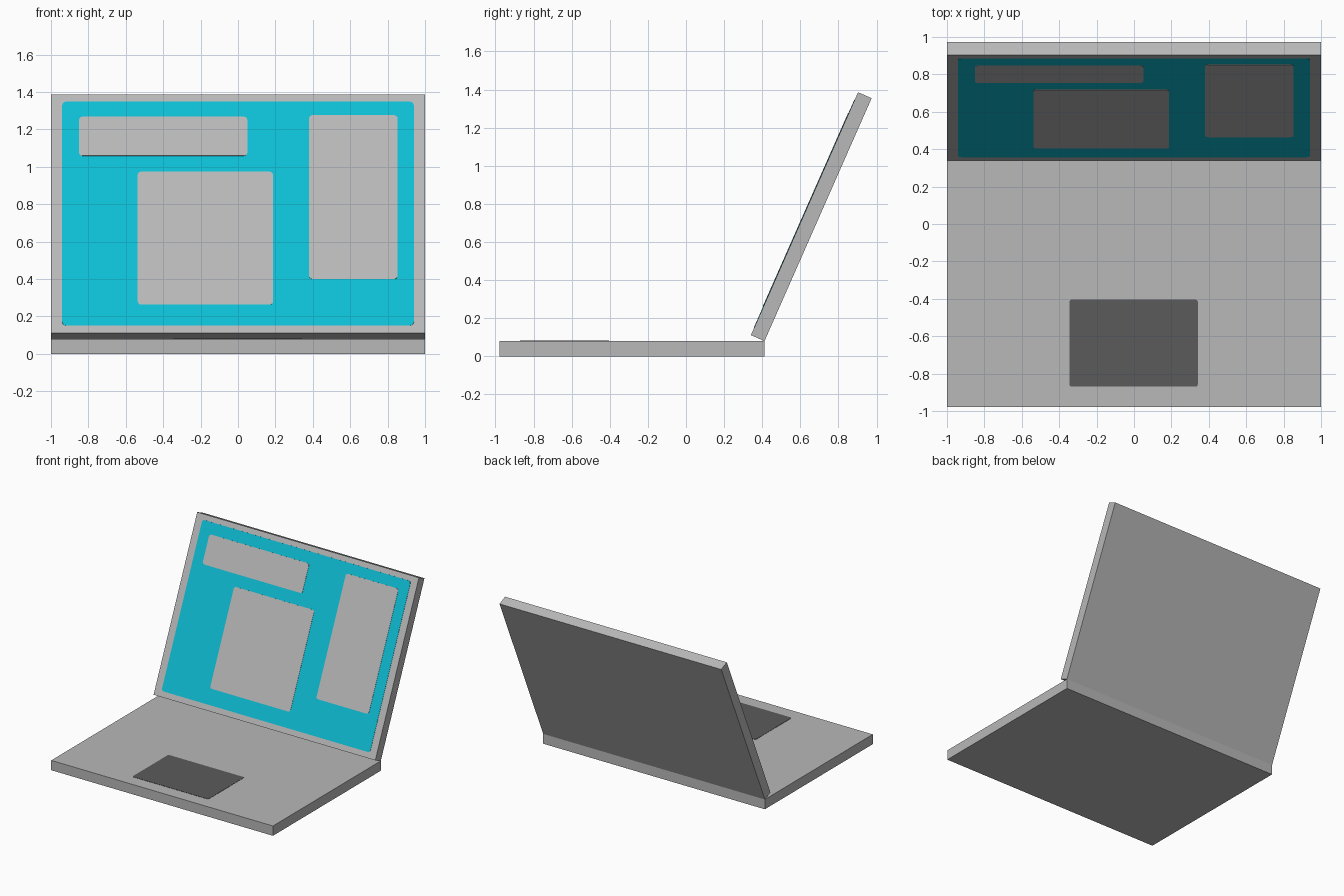
import bpy, math
from mathutils import Matrix

if "Cube" in bpy.data.objects:
    bpy.data.objects.remove(bpy.data.objects["Cube"])


def material(name, rgb):
    m = bpy.data.materials.new(name)
    m.diffuse_color = (*rgb, 1.0)
    m.use_nodes = True
    m.node_tree.nodes["Principled BSDF"].inputs["Base Color"].default_value = m.diffuse_color
    return m


GREY = material("body_grey", (0.48, 0.48, 0.48))
DARK = material("touchpad_dark_grey", (0.105, 0.105, 0.105))
CYAN = material("screen_cyan", (0.004, 0.51, 0.66))


def slab(name, x0, x1, y0, y1, z0, z1, mat, radius=0.0, matrix=Matrix()):
    """Prism over a rectangle in xy, with optionally rounded corners."""
    pts = []
    corners = [(x1, y1, 0), (x0, y1, 90), (x0, y0, 180), (x1, y0, 270)]
    for cx, cy, start in corners:
        if radius == 0:
            pts.append((cx, cy))
            continue
        ox = cx - math.copysign(radius, cx - (x0 + x1) / 2)
        oy = cy - math.copysign(radius, cy - (y0 + y1) / 2)
        for i in range(4):
            a = math.radians(start + 30 * i)
            pts.append((ox + radius * math.cos(a), oy + radius * math.sin(a)))
    n = len(pts)
    verts = [(x, y, z0) for x, y in pts] + [(x, y, z1) for x, y in pts]
    faces = [tuple(reversed(range(n))), tuple(range(n, 2 * n))]
    faces += [(i, (i + 1) % n, n + (i + 1) % n, n + i) for i in range(n)]
    mesh = bpy.data.meshes.new(name)
    mesh.from_pydata(verts, [], faces)
    mesh.materials.append(mat)
    obj = bpy.data.objects.new(name, mesh)
    obj.matrix_world = matrix
    bpy.context.collection.objects.link(obj)
    return obj


# Base with touchpad
HINGE_Y, BASE_H = 0.412, 0.08
slab("base", -1, 1, -0.978, HINGE_Y, 0, BASE_H, GREY)
slab("touchpad", -0.345, 0.341, -0.87, -0.404, BASE_H - 0.001, BASE_H + 0.002, DARK, 0.012)

# Lid space: y runs up the lid from the hinge, z points out of the screen
TILT, LID_L, LID_T = math.radians(23.8), 1.393, 0.078
lid = Matrix.Translation((0, HINGE_Y, BASE_H)) @ Matrix.Rotation(math.pi / 2 - TILT, 4, 'X')
slab("lid", -1, 1, 0, LID_L, 0, LID_T, GREY, matrix=lid)


def along(z):
    """Distance up the lid of a point on its front face at world height z."""
    return (z - BASE_H - LID_T * math.sin(TILT)) / math.cos(TILT)


# Screen and the blank windows on it
slab("screen", -0.94, 0.94, along(0.152), along(1.348), LID_T - 0.001, LID_T + 0.002,
     CYAN, 0.02, lid)
windows = {
    "wide_window": (-0.85, 0.05, 1.058, 1.267),
    "centre_window": (-0.536, 0.187, 0.262, 0.973),
    "side_window": (0.38, 0.853, 0.399, 1.275),
}
for name, (x0, x1, z0, z1) in windows.items():
    slab(name, x0, x1, along(z0), along(z1), LID_T + 0.001, LID_T + 0.004, GREY, 0.018, lid)
